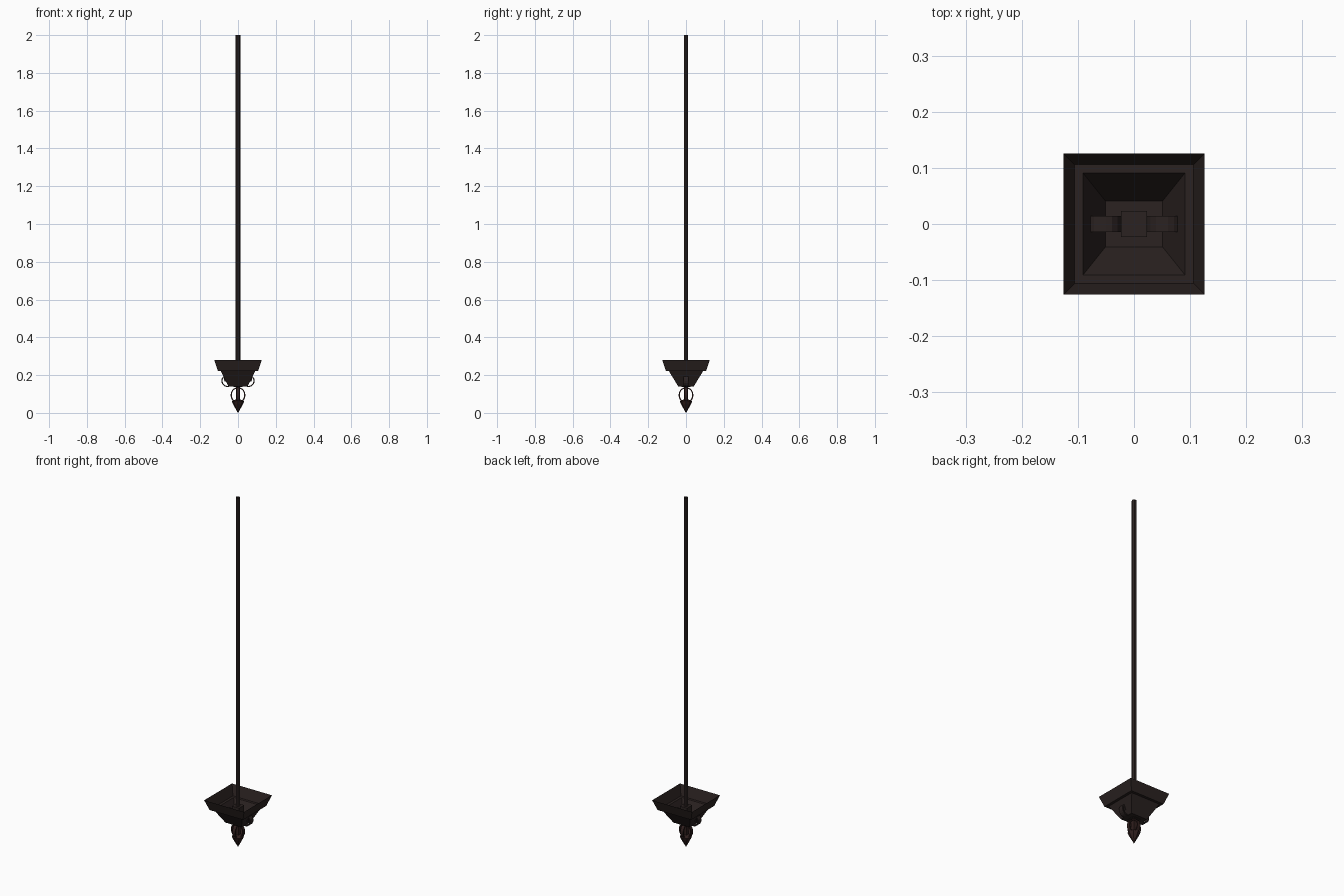
import bpy, bmesh, math
from mathutils import Matrix, Vector

if "Cube" in bpy.data.objects:
    bpy.data.objects.remove(bpy.data.objects["Cube"])


def material(name, rgb):
    m = bpy.data.materials.new(name)
    m.diffuse_color = (*rgb, 1)
    m.use_nodes = True
    m.node_tree.nodes["Principled BSDF"].inputs["Base Color"].default_value = m.diffuse_color
    return m


iron = material("dark brown iron", (0.024, 0.016, 0.015))
rust = material("dark reddish iron", (0.030, 0.014, 0.013))


def make(name, bm, mat):
    bmesh.ops.recalc_face_normals(bm, faces=bm.faces)
    me = bpy.data.meshes.new(name)
    bm.to_mesh(me)
    bm.free()
    me.materials.append(mat)
    ob = bpy.data.objects.new(name, me)
    bpy.context.collection.objects.link(ob)
    return ob


def loft(name, rings, mat, sides, cap_first=False, cap_last=False, start=0.0):
    """Join stacked polygon rings (rx, ry, z)."""
    bm = bmesh.new()
    loops = []
    for rx, ry, z in rings:
        loops.append([bm.verts.new((rx * math.cos(start + 2 * math.pi * i / sides),
                                    ry * math.sin(start + 2 * math.pi * i / sides), z))
                      for i in range(sides)])
    for a, b in zip(loops, loops[1:]):
        for i in range(sides):
            j = (i + 1) % sides
            bm.faces.new((a[i], a[j], b[j], b[i]))
    if cap_first:
        bm.faces.new(loops[0])
    if cap_last:
        bm.faces.new(loops[-1])
    return make(name, bm, mat)


def square(name, rings, mat, **kw):
    """Loft of rectangles given as half sizes."""
    s = math.sqrt(2)
    return loft(name, [(x * s, y * s, z) for x, y, z in rings], mat, 4,
                start=math.pi / 4, **kw)


def band(name, path, half_width, thick, mat, angle):
    """Flat iron strip following a path in the xz plane, turned about z."""
    bm = bmesh.new()
    rows = []
    for k, p in enumerate(path):
        q0, q1 = path[max(k - 1, 0)], path[min(k + 1, len(path) - 1)]
        t = Vector((q1[0] - q0[0], 0, q1[1] - q0[1])).normalized()
        n = Vector((-t.z, 0, t.x)) * thick / 2
        c = Vector((p[0], 0, p[1]))
        w = Vector((0, half_width, 0))
        rows.append([bm.verts.new(v) for v in (c + n - w, c + n + w, c - n + w, c - n - w)])
    for a, b in zip(rows, rows[1:]):
        for i in range(4):
            j = (i + 1) % 4
            bm.faces.new((a[i], a[j], b[j], b[i]))
    bm.faces.new(rows[0])
    bm.faces.new(rows[-1])
    bmesh.ops.rotate(bm, verts=bm.verts, matrix=Matrix.Rotation(angle, 3, 'Z'))
    return make(name, bm, mat)


# Long hanging rod, open at the top
loft("hanging_rod", [(0.0125, 0.0125, 0.14), (0.0125, 0.0125, 2.0)], iron, 6)

# Open bowl: flared rim, flat ledge, funnel and floor
square("bowl", [(0.126, 0.126, 0.28), (0.106, 0.106, 0.222), (0.091, 0.091, 0.222),
                (0.051, 0.041, 0.14)], iron, cap_last=True)

# Square socket in the bowl
square("socket", [(0.023, 0.023, 0.138), (0.023, 0.023, 0.235)], iron,
       cap_first=True, cap_last=True)

# Side scrolls passing through the bowl walls
scroll = []
for i in range(25):
    a = math.radians(100 - i * 20)
    r = 0.030 - 0.018 * max(0, i - 17) / 7
    scroll.append((0.055 + r * math.cos(a), 0.17 + r * math.sin(a)))
for i in range(2):
    band(f"side_scroll_{i + 1}", scroll, 0.014, 0.006, iron, math.pi * i)

# Post below the bowl
square("lower_post", [(0.010, 0.010, 0.05), (0.010, 0.010, 0.14)], rust)

# Cage of four curled straps around the post
strap = []
for i in range(13):
    a = math.radians(80 - i * 13)
    strap.append((0.002 + 0.034 * math.cos(a), 0.094 + 0.038 * math.sin(a)))
for i in range(4):
    band(f"cage_strap_{i + 1}", strap, 0.009, 0.006, rust, math.pi / 2 * i)

# Pointed finial
loft("finial_point", [(0.012, 0.012, 0.072), (0.033, 0.033, 0.062), (0.027, 0.027, 0.047),
                      (0.0008, 0.0008, 0.0)], rust, 8, cap_first=True, cap_last=True)
